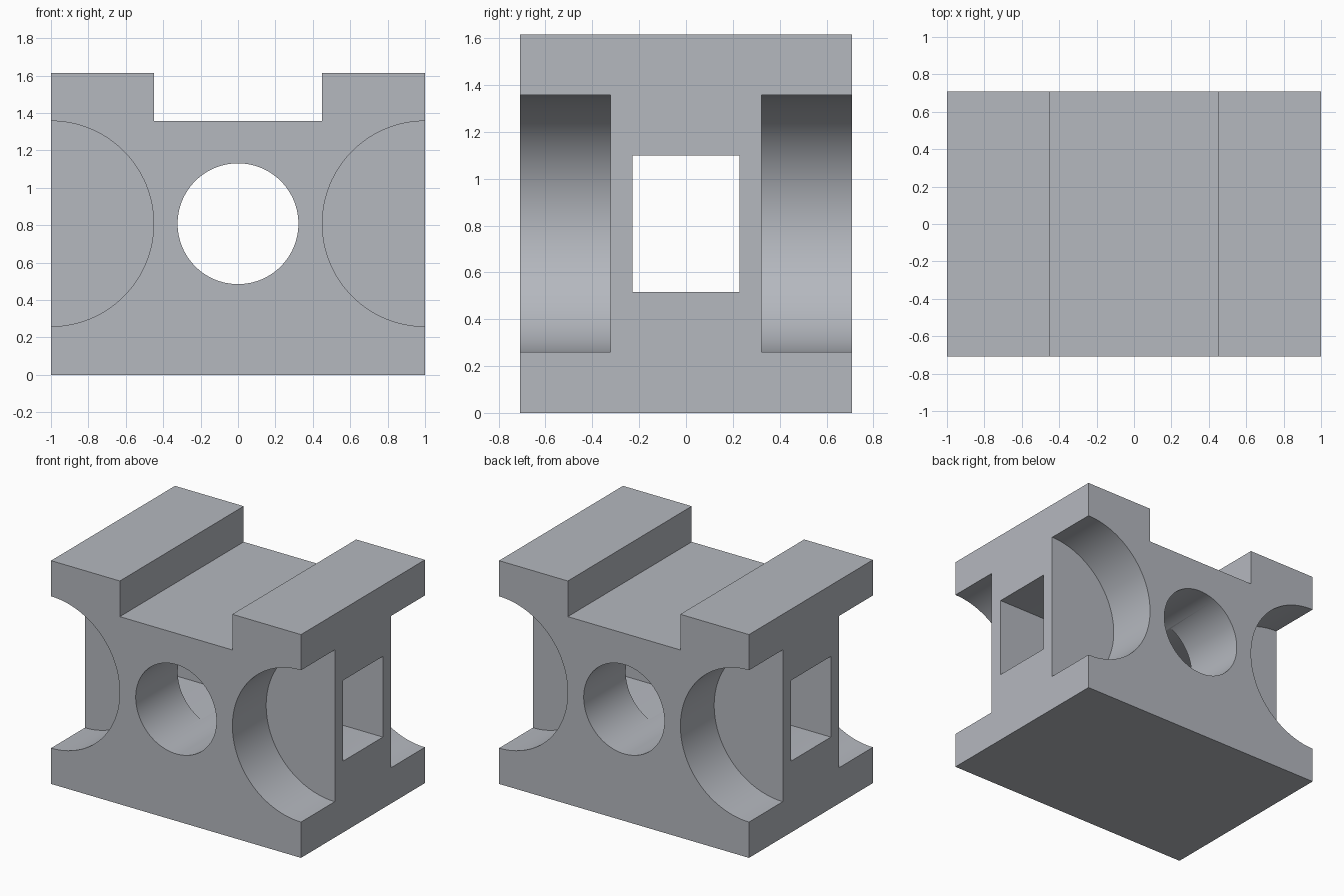
import bpy, math

if "Cube" in bpy.data.objects:
    bpy.data.objects.remove(bpy.data.objects["Cube"])

HALF_Y, HEIGHT, MID_Z = 0.708, 1.615, 0.808


def box(name, x0, x1, y0, y1, z0, z1):
    bpy.ops.mesh.primitive_cube_add(
        size=1, location=((x0 + x1) / 2, (y0 + y1) / 2, (z0 + z1) / 2))
    ob = bpy.context.object
    ob.name = name
    ob.scale = (x1 - x0, y1 - y0, z1 - z0)
    bpy.ops.object.transform_apply(location=True, rotation=True, scale=True)
    return ob


def cylinder_y(name, x, z, radius, y0, y1):
    bpy.ops.mesh.primitive_cylinder_add(
        vertices=128, radius=radius, depth=y1 - y0,
        location=(x, (y0 + y1) / 2, z), rotation=(math.pi / 2, 0, 0))
    ob = bpy.context.object
    ob.name = name
    bpy.ops.object.transform_apply(location=True, rotation=True, scale=True)
    return ob


# Solid block in blue-grey
block = box("block_body", -1, 1, -HALF_Y, HALF_Y, 0, HEIGHT)
grey = bpy.data.materials.new("blue_grey")
grey.diffuse_color = (0.46, 0.48, 0.52, 1)
grey.use_nodes = True
grey.node_tree.nodes["Principled BSDF"].inputs["Base Color"].default_value = grey.diffuse_color
block.data.materials.append(grey)

# Top channel, round bore front to back, square window side to side
cutters = [
    box("top_channel_cutter", -0.45, 0.45, -1, 1, 1.357, 2),
    cylinder_y("bore_cutter", 0, MID_Z, 0.323, -1, 1),
    box("side_window_cutter", -1.3, 1.3, -0.228, 0.228, 0.516, 1.1),
]

# Half-round pockets at the four upright corners
for sx in (-1, 1):
    for y0, y1 in ((-1, -0.322), (0.322, 1)):
        cutters.append(cylinder_y("corner_pocket_cutter", sx, MID_Z, 0.549, y0, y1))

# Cut, then discard the cutters
bpy.context.view_layer.objects.active = block
for cutter in cutters:
    cutter.data.materials.append(grey)
    cutter.hide_render = True
    mod = block.modifiers.new(cutter.name, 'BOOLEAN')
    mod.operation = 'DIFFERENCE'
    mod.solver = 'EXACT'
    mod.object = cutter
    bpy.ops.object.modifier_apply(modifier=mod.name)
    bpy.data.objects.remove(cutter, do_unlink=True)

# Smooth curved walls, crisp edges
bpy.ops.object.select_all(action='DESELECT')
block.select_set(True)
bpy.ops.object.shade_smooth_by_angle(angle=math.radians(30))
